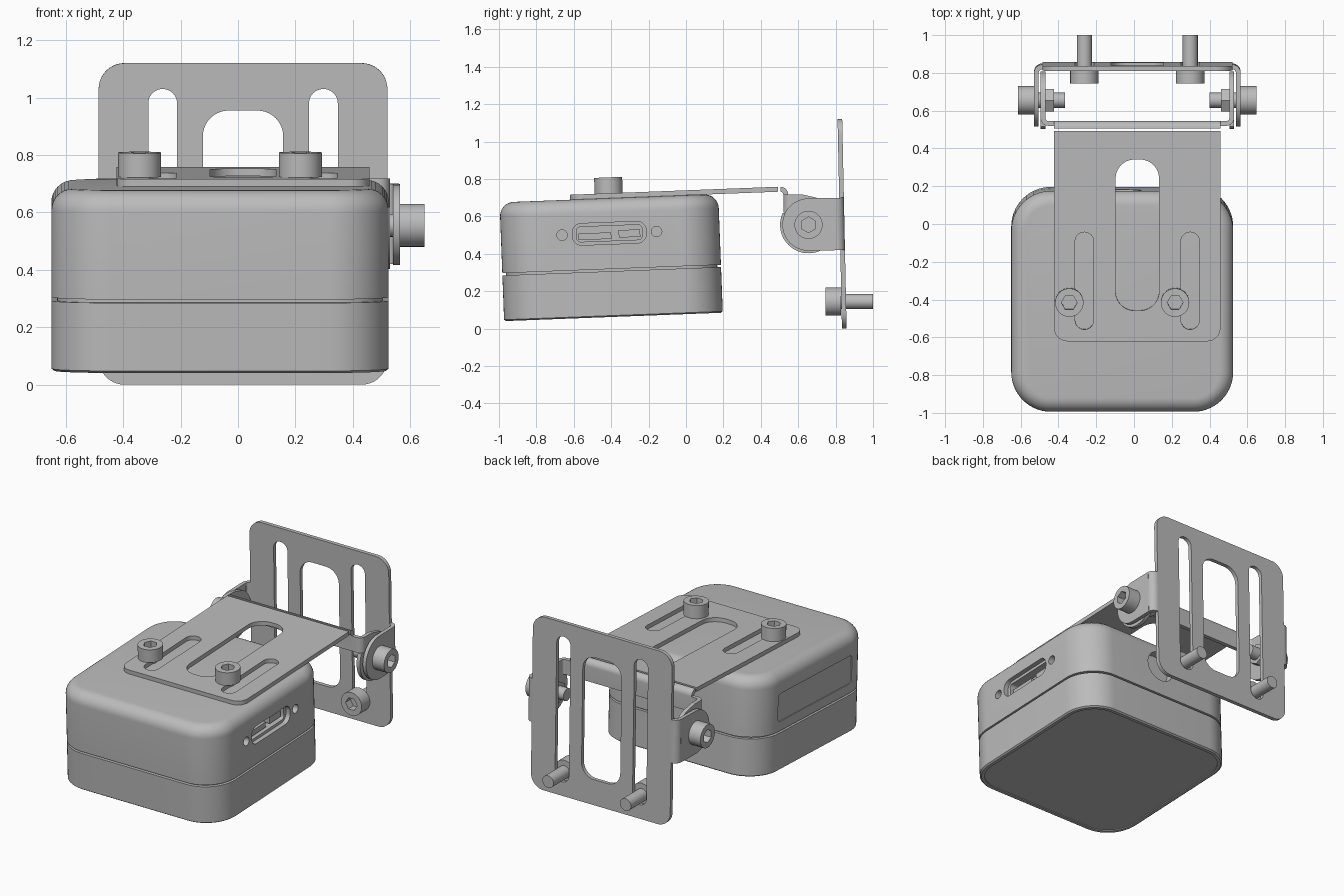
import bpy, bmesh
from math import cos, sin, pi, radians
from mathutils import Matrix, Vector

old = bpy.data.objects.get("Cube")
if old:
    bpy.data.objects.remove(old, do_unlink=True)

grey = bpy.data.materials.new("plain_grey")
grey.use_nodes = True
grey.diffuse_color = (0.5, 0.5, 0.5, 1)
grey.node_tree.nodes["Principled BSDF"].inputs["Base Color"].default_value = (0.5, 0.5, 0.5, 1)

MID = 0.0175      # centre line of the brackets
BODY_X = -0.0625  # centre line of the case


def move(x, y, z):
    return Matrix.Translation((x, y, z))


def tilt(deg, y, z):
    return move(0, y, z) @ Matrix.Rotation(radians(deg), 4, 'X') @ move(0, -y, -z)


CASE_TILT = tilt(2.2, -0.4, 0.38)
WALL_TILT = tilt(1.2, 0.834, 0.56)
FLAT = Matrix.Identity(4)
# outline drawn in (y, z), depth along +x
SIDE = Matrix(((0, 0, 1, 0), (1, 0, 0, 0), (0, 1, 0, 0), (0, 0, 0, 1)))
# outline drawn in (x, z), depth along -y
FACE = Matrix.Rotation(pi / 2, 4, 'X')


# ---- outlines ----
def arc(cx, cy, r, a0, a1, n=10):
    angles = [radians(a0 + (a1 - a0) * i / n) for i in range(n + 1)]
    return [(cx + r * cos(a), cy + r * sin(a)) for a in angles]


def circle(cx, cy, r, n=40):
    return arc(cx, cy, r, 0, 360 - 360 / n, n - 1)


def rounded(x0, x1, y0, y1, r, n=10):
    return (arc(x1 - r, y1 - r, r, 0, 90, n) + arc(x0 + r, y1 - r, r, 90, 180, n)
            + arc(x0 + r, y0 + r, r, 180, 270, n) + arc(x1 - r, y0 + r, r, 270, 360, n))


def box(x0, x1, y0, y1):
    return [(x0, y0), (x1, y0), (x1, y1), (x0, y1)]


# ---- solids ----
def add_prism(bm, loops, z0, z1, mat):
    """Outline (first loop) with holes (other loops), extruded from z0 to z1."""
    levels = []
    for z in (z0, z1):
        rings, edges = [], []
        for loop in loops:
            ring = [bm.verts.new(mat @ Vector((x, y, z))) for x, y in loop]
            edges += [bm.edges.new((ring[i - 1], ring[i])) for i in range(len(ring))]
            rings.append(ring)
        bmesh.ops.triangle_fill(bm, edges=edges, use_beauty=True)
        levels.append(rings)
    for low, high in zip(*levels):
        for i in range(len(low)):
            bm.faces.new((low[i - 1], low[i], high[i], high[i - 1]))


def finish(bm, name):
    bmesh.ops.recalc_face_normals(bm, faces=bm.faces[:])
    mesh = bpy.data.meshes.new(name)
    bm.to_mesh(mesh)
    bm.free()
    mesh.materials.append(grey)
    mesh.shade_smooth()
    mesh.set_sharp_from_angle(angle=radians(32))
    ob = bpy.data.objects.new(name, mesh)
    bpy.context.scene.collection.objects.link(ob)
    return ob


def solid(name, *prisms):
    bm = bmesh.new()
    for loops, z0, z1, mat in prisms:
        add_prism(bm, loops, z0, z1, mat)
    return finish(bm, name)


def bolt(name, mat, shank):
    """Socket head bolt: head along +z, shank along -z."""
    return solid(name,
                 ([circle(0, 0, 0.075), circle(0, 0, 0.042, 6)], 0.035, 0.085, mat),
                 ([circle(0, 0, 0.075)], 0, 0.035, mat),
                 ([circle(0, 0, 0.04, 28)], -shank, 0, mat))


def cut(ob, *prisms):
    for prism in prisms:
        cutter = solid("cutter", prism)
        cutter.hide_render = True
        mod = ob.modifiers.new("cut", 'BOOLEAN')
        mod.operation, mod.solver, mod.object = 'DIFFERENCE', 'EXACT', cutter
        bpy.context.view_layer.update()
        with bpy.context.temp_override(object=ob, active_object=ob):
            bpy.ops.object.modifier_apply(modifier=mod.name)
        bpy.data.objects.remove(cutter, do_unlink=True)


# ---- case: stacked rounded outlines (inset, height) ----
profile = [(0.03, 0.069), (0.03, 0.0625), (0.01, 0.0625), (0, 0.07), (0, 0.307),
           (0.02, 0.307), (0.02, 0.319), (0, 0.319)]
profile += [(0.075 - dx, z) for dx, z in arc(0, 0.6225, 0.075, 0, 90, 8)]
bm = bmesh.new()
rings = []
for inset, z in profile:
    w, d = 0.5875 - inset, 0.585 - inset
    outline = rounded(BODY_X - w, BODY_X + w, -0.4 - d, -0.4 + d, 0.21 - inset, 14)
    rings.append([bm.verts.new((x, y, z)) for x, y in outline])
for a, b in zip(rings, rings[1:]):
    for i in range(len(a)):
        bm.faces.new((a[i - 1], a[i], b[i], b[i - 1]))
bm.faces.new(rings[0])
bm.faces.new(rings[-1])
case = finish(bm, "case")

# connector port, side holes, rear round recess, thin side door
PY, PZ, RIGHT, LEFT = -0.405, 0.51, BODY_X + 0.5875, BODY_X - 0.5875
cut(case,
    ([rounded(PY - 0.198, PY + 0.198, PZ - 0.058, PZ + 0.058, 0.05)], RIGHT - 0.03, RIGHT + 0.1, SIDE),
    ([rounded(PY - 0.175, PY + 0.175, PZ - 0.04, PZ + 0.04, 0.02)], RIGHT - 0.09, RIGHT, SIDE),
    ([circle(PY - 0.253, PZ, 0.028, 24)], RIGHT - 0.05, RIGHT + 0.1, SIDE),
    ([circle(PY + 0.253, PZ, 0.028, 24)], RIGHT - 0.05, RIGHT + 0.1, SIDE),
    ([circle(BODY_X, 0.52, 0.1)], -0.125, 0.0 - 0.3, FACE),
    ([rounded(-0.78, -0.02, 0.38, 0.56, 0.02)], LEFT - 0.1, LEFT + 0.006, SIDE))
case.data.transform(CASE_TILT)
case.data.set_sharp_from_angle(angle=radians(32))

solid("port_tongue",
      ([box(PY - 0.165, PY + 0.01, PZ - 0.03, PZ + 0.005)], RIGHT - 0.095, RIGHT - 0.045, CASE_TILT @ SIDE),
      ([box(PY + 0.05, PY + 0.165, PZ - 0.025, PZ + 0.015)], RIGHT - 0.095, RIGHT - 0.045, CASE_TILT @ SIDE))

# ---- top bracket: slotted plate lying on the case ----
front_edge = arc(MID - 0.37, -0.538, 0.07, 180, 270) + arc(MID + 0.37, -0.538, 0.07, 270, 360)
outline = front_edge + [(MID + 0.44, 0.506), (MID - 0.44, 0.506)]
holes = [rounded(MID - 0.115, MID + 0.115, -0.445, 0.355, 0.1)]
holes += [rounded(MID + s - 0.049, MID + s + 0.049, -0.545, -0.03, 0.0485) for s in (-0.28, 0.28)]
solid("top_bracket_plate", ([outline] + holes, 0.6975, 0.724, CASE_TILT))

# downward bend at the rear of the plate
bend = arc(0.506, 0.718, 0.04, 90, 0) + [(0.546, 0.64), (0.52, 0.64)] + arc(0.506, 0.718, 0.014, 0, 90)
solid("top_bracket_bend", ([bend], MID - 0.44, MID + 0.44, SIDE))

# U-shaped strip and the round hinge ears
half_out, half_in = 0.512, 0.487
strip = ([(MID - half_out, 0.62)] + arc(MID - half_out + 0.04, 0.56, 0.04, 180, 270)
         + arc(MID + half_out - 0.04, 0.56, 0.04, 270, 360) + [(MID + half_out, 0.62), (MID + half_in, 0.62)]
         + arc(MID + half_in - 0.014, 0.56, 0.014, 360, 270)
         + arc(MID - half_in + 0.014, 0.56, 0.014, 270, 180) + [(MID - half_in, 0.62)])
solid("top_bracket_strip", ([strip], 0.62, 0.718, FLAT))
HY, HZ = 0.655, 0.555
ear = arc(HY, HZ, 0.152, 155, 430, 40) + [(0.62, 0.718), (0.56, 0.718), (0.56, 0.62)]
for side, s in (("left", 1), ("right", -1)):
    a, b = sorted((MID + s * half_in, MID + s * half_out))
    solid(side + "_inner_ear", ([ear], a, b, SIDE))

# ---- rear bracket: upright slotted plate with forward ears ----
holes = [rounded(MID - 0.14, MID + 0.14, 0.165, 0.955, 0.09)]
holes += [rounded(MID + s - 0.05, MID + s + 0.05, 0.09, 1.03, 0.0495) for s in (-0.28, 0.28)]
solid("rear_bracket_plate",
      ([rounded(MID - 0.503, MID + 0.503, 0, 1.12, 0.09)] + holes, -0.847, -0.822, WALL_TILT @ FACE))
outer_ear = arc(HY, 0.56, 0.14, 90, 270, 24) + [(0.81, 0.42), (0.81, 0.70)]
corner = arc(0.503, 0.803, 0.044, 90, 0) + [(0.524, 0.803)] + arc(0.503, 0.803, 0.019, 0, 90)
for side, s in (("left", 1), ("right", -1)):
    a, b = sorted((MID + s * 0.523, MID + s * 0.547))
    solid(side + "_outer_ear",
          ([outer_ear], a, b, WALL_TILT @ SIDE),
          ([[(MID + s * x, y) for x, y in corner]], 0.42, 0.70, WALL_TILT))

    # hinge bolt and its nut
    axis = move(MID + s * 0.547, HY, HZ) @ Matrix.Rotation(s * pi / 2, 4, 'Y')
    bolt(side + "_hinge_bolt", axis, 0.165)
    solid(side + "_hinge_nut", ([circle(0, 0, 0.07, 6)], -0.105, -0.06, axis))

    # wall bolt in the outer slot, and case bolt on the top plate
    bolt(side + "_wall_bolt", move(MID + s * 0.28, 0.83, 0.145) @ FACE, 0.17)
    bolt(side + "_case_bolt", CASE_TILT @ move(BODY_X + s * 0.28, -0.4, 0.724), 0.06)
